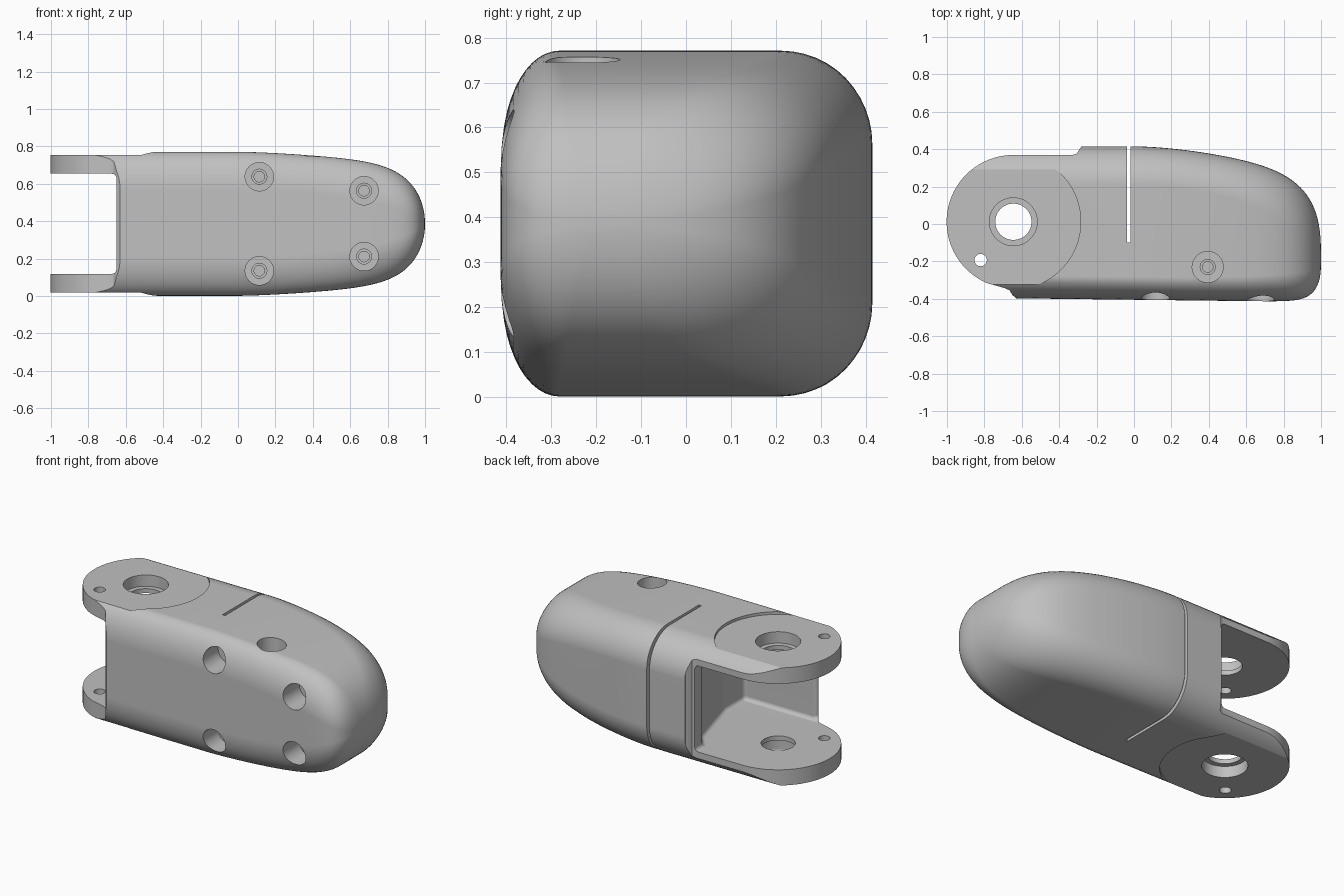
import bpy, bmesh, math
from mathutils import Vector, Matrix

if "Cube" in bpy.data.objects:
    bpy.data.objects.remove(bpy.data.objects["Cube"], do_unlink=True)

MID = 0.386                  # mid height of the shell
HINGE = (-0.645, 0.012)      # hinge axis in plan

grey = bpy.data.materials.new("satin grey")
grey.use_nodes = True
grey.diffuse_color = (0.53, 0.53, 0.53, 1)
grey.node_tree.nodes["Principled BSDF"].inputs["Base Color"].default_value = (0.53, 0.53, 0.53, 1)


def make(name, bm):
    bmesh.ops.recalc_face_normals(bm, faces=bm.faces)
    mesh = bpy.data.meshes.new(name)
    bm.to_mesh(mesh)
    bm.free()
    mesh.materials.append(grey)
    ob = bpy.data.objects.new(name, mesh)
    bpy.context.collection.objects.link(ob)
    return ob


def prism(name, outline, z0, z1, bevel=0):
    bm = bmesh.new()
    face = bm.faces.new([bm.verts.new((x, y, z0)) for x, y in outline])
    ext = bmesh.ops.extrude_face_region(bm, geom=[face])
    for v in ext["geom"]:
        if isinstance(v, bmesh.types.BMVert):
            v.co.z = z1
    if bevel:
        bmesh.ops.bevel(bm, geom=bm.edges[:], offset=bevel, segments=4, profile=0.5, affect='EDGES')
    return make(name, bm)


def arc(cx, cy, r, a0, a1, n):
    return [(cx + r * math.cos(math.radians(a0 + (a1 - a0) * i / n)),
             cy + r * math.sin(math.radians(a0 + (a1 - a0) * i / n))) for i in range(n + 1)]


def cylinder(name, start, end, r):
    a, b = Vector(start), Vector(end)
    bm = bmesh.new()
    rot = (b - a).to_track_quat('Z', 'Y').to_matrix().to_4x4()
    bmesh.ops.create_cone(bm, cap_ends=True, segments=48, radius1=r, radius2=r,
                          depth=(b - a).length, matrix=Matrix.Translation((a + b) / 2) @ rot)
    return make(name, bm)


def box(name, x0, x1, y0, y1, z0, z1):
    return prism(name, [(x0, y0), (x1, y0), (x1, y1), (x0, y1)], z0, z1)


def carve(ob, cutter, operation='DIFFERENCE'):
    mod = ob.modifiers.new("cut", 'BOOLEAN')
    mod.operation, mod.object, mod.solver = operation, cutter, 'EXACT'
    bpy.context.view_layer.objects.active = ob
    bpy.ops.object.modifier_apply(modifier=mod.name)
    bpy.data.objects.remove(cutter, do_unlink=True)


def taper(x, p, q):
    return (1 - x ** p) ** (1 / q)


def section(x):
    """Rounded cross-section: tight front corners, wide back corners, softer at the nose."""
    n = max(x, 0)
    soft = n ** 3
    half = (0.385 - 0.08 * n ** 1.5) * taper(n, 8, 2)
    back = -0.2 + (0.615 - 0.18 * n ** 1.7) * taper(n, 8, 3)
    front = -0.2 - (0.205 + 0.012 * x) * taper(n, 16, 2.5)
    depth = back - front
    rb, rf = 0.25 + 0.25 * soft, 0.15 + 0.12 * soft
    corners = [(back, -1, rb, -90), (back, 1, rb, 0), (front, 1, rf, 90), (front, -1, rf, 180)]
    pts = []
    for y, s, ry, a0 in corners:
        rz = half * (0.54 + 0.3 * soft)
        cy = y - math.copysign(ry * depth, y - (back + front) / 2)
        for i in range(13):
            a = math.radians(a0 + 90 * i / 12)
            pts.append((x, cy + ry * depth * math.cos(a), MID + s * (half - rz) + rz * math.sin(a)))
    return pts


# Shell lofted along its length to the blunt nose
bm = bmesh.new()
stations = [-1.1, -0.5] + [math.sin(math.pi / 2 * i / 40) for i in range(40)] + [0.9999]
rings = [[bm.verts.new(p) for p in section(x)] for x in stations]
for a, b in zip(rings, rings[1:]):
    for i in range(len(a)):
        j = (i + 1) % len(a)
        bm.faces.new((a[i], a[j], b[j], b[i]))
bm.faces.new(rings[0])
bm.faces.new(rings[-1])
body = make("hinged_shell", bm)

# Plan outline of the fork: rounded end, back step and front shoulder
plan = arc(*HINGE, 0.357, 90, 247, 48)
plan += [(-0.69, -0.343), (-0.665, -0.355), (-0.65, -0.38), (-0.63, -0.397), (-0.62, -0.5),
         (1.1, -0.5), (1.1, 0.5), (-0.28, 0.5), (-0.283, 0.41)]
plan += [(-0.295, 0.395), (-0.305, 0.376), (-0.33, 0.369)]
carve(body, prism("plan_cutter", plan, -0.2, 1), 'INTERSECT')

# Shallow round recesses on both fork cheeks
for z0, z1 in ((0.754, 0.9), (-0.1, 0.02)):
    recess = arc(*HINGE, 0.36, -90, 90, 48) + [(HINGE[0], 0.6), (-1.2, 0.6), (-1.2, -0.6), (HINGE[0], -0.6)]
    carve(body, prism("recess_cutter", recess, z0, z1))

# Pocket between the cheeks
pocket = [(-1.3, -0.6), (-0.65, -0.6), (-0.65, -0.36), (-0.15, -0.36), (-0.15, -0.15),
          (-0.25, 0.21), (-0.32, 0.3), (-0.32, 0.6), (-1.3, 0.6)]
carve(body, prism("pocket_cutter", pocket, 0.118, 0.655, 0.025))

# Narrow slit across the back
carve(body, box("slit_cutter", -0.037, -0.019, -0.1, 0.6, -0.2, 1))

# Hinge bore with outer counterbores, and the pin hole
carve(body, cylinder("bore_cutter", (*HINGE, -0.2), (*HINGE, 1), 0.097))
for z0, z1 in ((-0.1, 0.09), (0.683, 0.9)):
    carve(body, cylinder("counterbore_cutter", (*HINGE, z0), (*HINGE, z1), 0.128))
carve(body, cylinder("pin_cutter", (-0.82, -0.193, -0.2), (-0.82, -0.193, 1), 0.033))


# Screw holes: four in the front, one on top
def screw_hole(mouth, inward, r):
    m, d = Vector(mouth), Vector(inward)
    carve(body, cylinder("head_cutter", m - d * 0.2, m + d * 0.16, r))
    carve(body, cylinder("ring_cutter", m, m + d * 0.175, 0.04))
    carve(body, cylinder("shank_cutter", m, m + d * 0.24, 0.028))


for x, z in ((0.114, 0.638), (0.114, 0.135), (0.674, 0.563), (0.674, 0.211)):
    screw_hole((x, -0.41, z), (0, 1, 0), 0.076)
screw_hole((0.394, -0.23, 0.75), (0, 0, -1), 0.083)

# Smooth shading with crisp machined edges
bpy.ops.object.select_all(action='DESELECT')
body.select_set(True)
bpy.context.view_layer.objects.active = body
bpy.ops.object.shade_smooth_by_angle(angle=math.radians(25))
weighted = body.modifiers.new("weighted_normals", 'WEIGHTED_NORMAL')
weighted.keep_sharp = True
